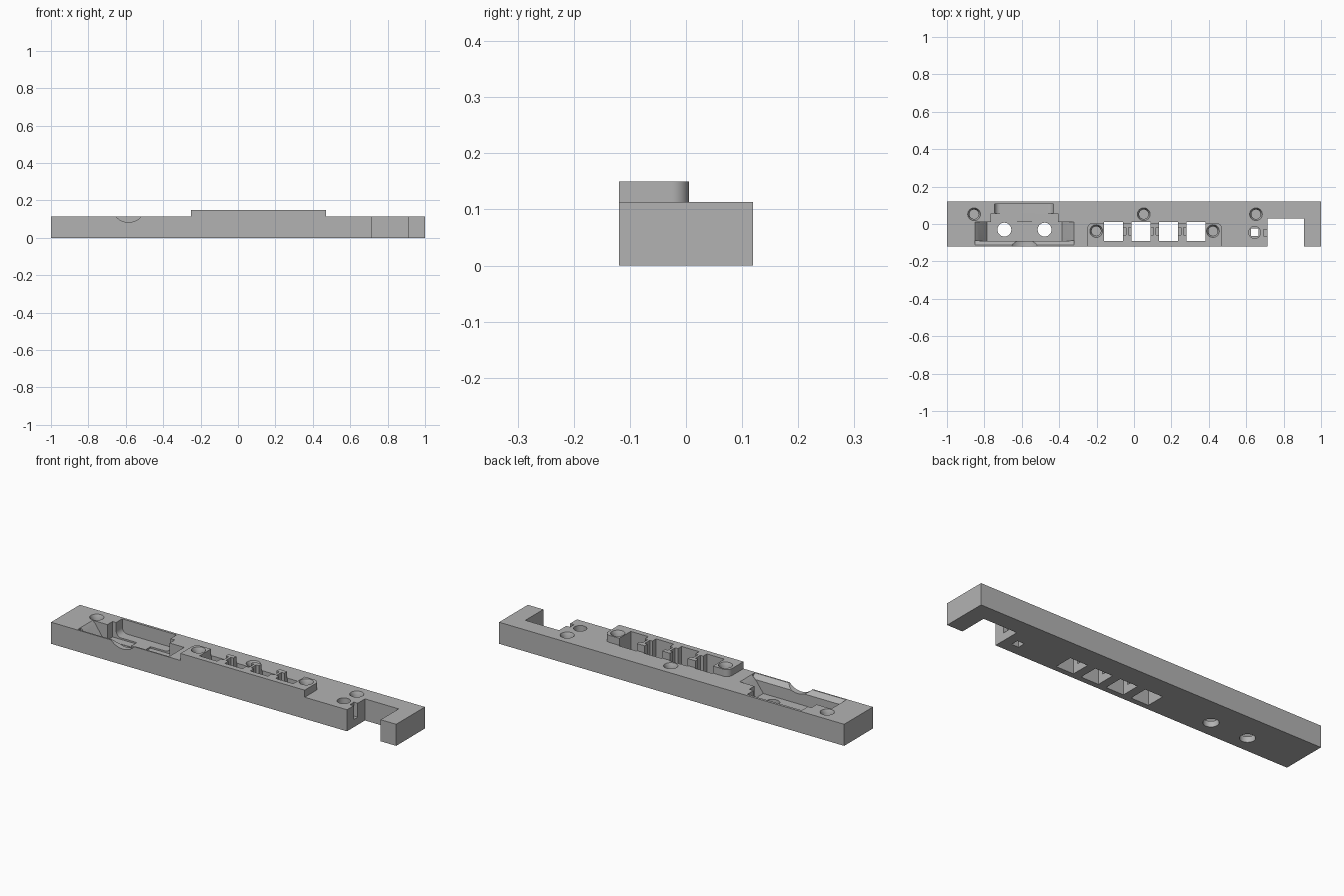
import bpy, bmesh
from math import sin, cos, pi, radians
from mathutils import Matrix

cube = bpy.data.objects.get("Cube")
if cube:
    bpy.data.objects.remove(cube, do_unlink=True)

grey = bpy.data.materials.new("plain_grey")
grey.use_nodes = True
grey.diffuse_color = (0.45, 0.45, 0.45, 1)
grey.node_tree.nodes["Principled BSDF"].inputs["Base Color"].default_value = (0.45, 0.45, 0.45, 1)

TOP, PAD_TOP, OVER = 0.113, 0.15, 0.2
FRONT, BACK = -0.119, 0.119


def finish(bm, name):
    bmesh.ops.recalc_face_normals(bm, faces=bm.faces)
    mesh = bpy.data.meshes.new(name)
    bm.to_mesh(mesh)
    bm.free()
    mesh.materials.append(grey)
    obj = bpy.data.objects.new(name, mesh)
    bpy.context.collection.objects.link(obj)
    return obj


def prism(name, points, axis, lo, hi):
    """Extrude a 2D outline along an axis from lo to hi."""
    place = {"X": lambda a, b, t: (t, a, b),
             "Y": lambda a, b, t: (a, t, b),
             "Z": lambda a, b, t: (a, b, t)}[axis]
    bm = bmesh.new()
    rings = [[bm.verts.new(place(a, b, t)) for a, b in points] for t in (lo, hi)]
    for ring in rings:
        bm.faces.new(ring)
    n = len(points)
    for i in range(n):
        j = (i + 1) % n
        bm.faces.new((rings[0][i], rings[0][j], rings[1][j], rings[1][i]))
    return finish(bm, name)


def box(name, x0, x1, y0, y1, z0, z1):
    return prism(name, [(x0, y0), (x1, y0), (x1, y1), (x0, y1)], "Z", z0, z1)


def cone(name, x, y, z0, z1, r0, r1):
    bm = bmesh.new()
    bmesh.ops.create_cone(bm, cap_ends=True, segments=40, radius1=r0, radius2=r1, depth=z1 - z0,
                          matrix=Matrix.Translation((x, y, (z0 + z1) / 2)))
    return finish(bm, name)


def arc(cx, cy, r, start, end, steps=10):
    angles = [radians(start + (end - start) * i / steps) for i in range(steps + 1)]
    return [(cx + r * cos(a), cy + r * sin(a)) for a in angles]


def combine(target, tool, operation="DIFFERENCE"):
    mod = target.modifiers.new("combine", "BOOLEAN")
    mod.operation = operation
    mod.solver = "EXACT"
    mod.object = tool
    bpy.context.view_layer.objects.active = target
    bpy.ops.object.modifier_apply(modifier=mod.name)
    bpy.data.objects.remove(tool, do_unlink=True)


# Long bar with the open notch in its front edge
bar = prism("base_bar", [(-1, FRONT), (0.715, FRONT), (0.715, 0.03), (0.91, 0.03),
                         (0.91, FRONT), (1, FRONT), (1, BACK), (-1, BACK)], "Z", 0, TOP)

# Raised pad with rounded rear corners
pad = [(-0.25, FRONT), (0.47, FRONT)]
pad += arc(0.44, -0.025, 0.03, 0, 90) + arc(-0.22, -0.025, 0.03, 90, 180)
combine(bar, prism("raised_pad", pad, "Z", 0.05, PAD_TOP), "UNION")

# Row of square through holes, with grooves in the dividers
starts = [-0.16 + 0.147 * i for i in range(4)]
for i, x in enumerate(starts):
    combine(bar, box("square_hole", x, x + 0.102, -0.09, 0.01, -0.1, OVER))
    if i < 3:
        combine(bar, box("groove", x + 0.09, x + 0.118, -0.06, -0.018, 0.04, OVER))
    if i > 0:
        combine(bar, box("groove", x - 0.016, x + 0.01, -0.06, -0.018, 0.04, OVER))

# Countersunk screw holes
for x, y, top in ((-0.855, 0.052, TOP), (0.052, 0.052, TOP), (0.652, 0.052, TOP),
                  (-0.202, -0.038, PAD_TOP), (0.422, -0.038, PAD_TOP)):
    combine(bar, cone("countersink", x, y, top - 0.02, top + 0.002, 0.025, 0.035))
    combine(bar, cone("screw_hole", x, y, 0.03, top - 0.01, 0.025, 0.025))

# Lamp recess, its square passage and the slot in the notch wall
combine(bar, cone("lamp_recess", 0.645, -0.045, 0.06, OVER, 0.032, 0.032))
combine(bar, box("lamp_passage", 0.625, 0.665, -0.065, -0.025, -0.1, 0.08))
combine(bar, box("wall_slot", 0.693, 0.75, -0.063, -0.03, 0.04, OVER))

# Main pocket with sloping ends
combine(bar, prism("main_pocket", [(-0.85, OVER), (-0.85, TOP), (-0.835, 0.098), (-0.787, 0.03),
                                   (-0.385, 0.03), (-0.335, 0.098), (-0.32, TOP), (-0.32, OVER)],
                   "Y", -0.09, 0.012))

# Bevel along the front lip of the pocket, and its round finger notch
combine(bar, prism("lip_bevel", [(-0.112, OVER), (-0.112, TOP), (-0.088, 0.089), (-0.088, OVER)],
                   "X", -0.85, -0.32))
combine(bar, prism("finger_notch", arc(-0.585, 0.173, 0.09, 0, 351, 39), "Y", -0.15, -0.08))

# Rear trough with rounded lower corners, and the two lower bays in front of it
trough = [(-0.745, OVER), (-0.43, OVER)]
trough += arc(-0.46, 0.07, 0.03, 0, -90) + arc(-0.715, 0.07, 0.03, 180 + 90, 180)
combine(bar, prism("rear_trough", trough, "Y", 0.0, 0.106))
for x in (-0.765, -0.545):
    combine(bar, box("bay", x, x + 0.14, 0.0, 0.055, 0.032, OVER))

# Round holes through the pocket floor
for x in (-0.693, -0.478):
    combine(bar, cone("floor_hole", x, -0.03, -0.1, 0.08, 0.037, 0.037))

# Smooth the round walls, keep the edges sharp
bpy.ops.object.select_all(action="DESELECT")
bar.select_set(True)
bpy.context.view_layer.objects.active = bar
bpy.ops.object.shade_smooth_by_angle(angle=radians(30))
